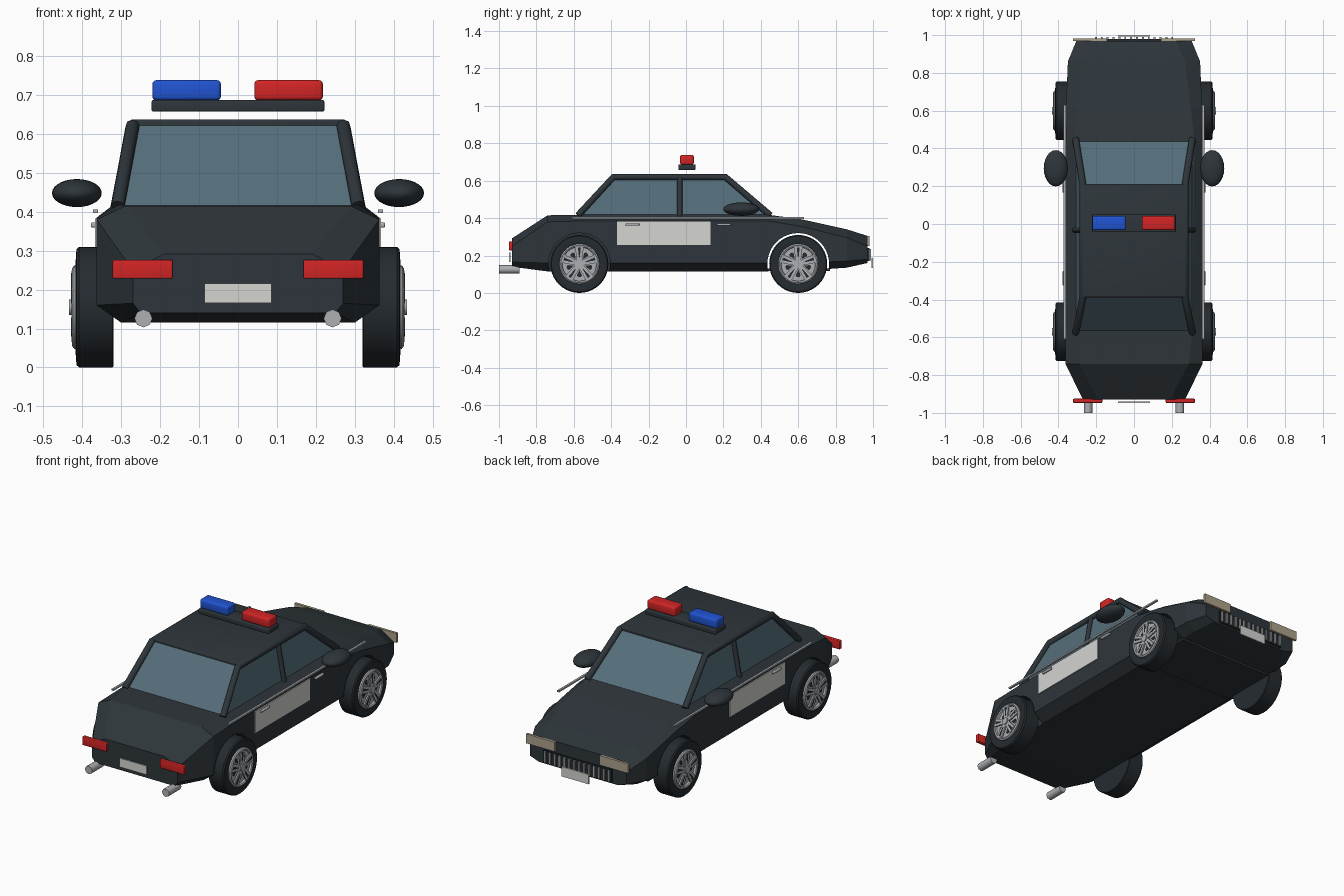
import bpy, bmesh, math
from mathutils import Matrix, Vector

if "Cube" in bpy.data.objects:
    bpy.data.objects.remove(bpy.data.objects["Cube"], do_unlink=True)


def material(name, color):
    m = bpy.data.materials.new(name)
    m.use_nodes = True
    m.diffuse_color = (*color, 1)
    bsdf = m.node_tree.nodes["Principled BSDF"]
    bsdf.inputs["Base Color"].default_value = (*color, 1)
    bsdf.inputs["Roughness"].default_value = 0.6
    return m


BODY = material("dark slate paint", (0.027, 0.036, 0.043))
RUBBER = material("black rubber", (0.018, 0.024, 0.029))
GLASS = material("blue grey glass", (0.09, 0.155, 0.195))
WHITE = material("off white", (0.66, 0.67, 0.64))
SILVER = material("silver", (0.42, 0.43, 0.45))
RED = material("red lamp", (0.65, 0.018, 0.018))
BLUE = material("blue lamp", (0.015, 0.09, 0.65))
BEIGE = material("beige lamp", (0.42, 0.36, 0.26))
SIDES = (("left", 1), ("right", -1))


def finish(name, bm, mat, smooth=False):
    bmesh.ops.recalc_face_normals(bm, faces=bm.faces[:])
    mesh = bpy.data.meshes.new(name)
    bm.to_mesh(mesh)
    bm.free()
    mesh.materials.append(mat)
    ob = bpy.data.objects.new(name, mesh)
    bpy.context.collection.objects.link(ob)
    if smooth:
        activate(ob)
        bpy.ops.object.shade_smooth_by_angle(angle=math.radians(35))
    return ob


def activate(ob):
    bpy.ops.object.select_all(action="DESELECT")
    ob.select_set(True)
    bpy.context.view_layer.objects.active = ob


def box(name, center, size, mat, bevel=0.0):
    bm = bmesh.new()
    bmesh.ops.create_cube(bm, size=1)
    bmesh.ops.scale(bm, vec=size, verts=bm.verts)
    bmesh.ops.translate(bm, vec=center, verts=bm.verts)
    if bevel:
        bmesh.ops.bevel(bm, geom=bm.edges[:], offset=bevel, segments=3,
                        profile=0.5, affect="EDGES")
    return finish(name, bm, mat, bool(bevel))


def loft(name, rings, mat):
    bm = bmesh.new()
    loops = [[bm.verts.new(p) for p in ring] for ring in rings]
    for a, b in zip(loops, loops[1:]):
        for i in range(len(a)):
            j = (i + 1) % len(a)
            bm.faces.new((a[i], a[j], b[j], b[i]))
    bm.faces.new(loops[0])
    bm.faces.new(loops[-1])
    return finish(name, bm, mat)


def lathe(name, profile, center, side, mat, steps=40):
    """Spin (x, radius) points around the x axis."""
    bm = bmesh.new()
    pts = [bm.verts.new((x * side, 0, r)) for x, r in profile]
    edges = [bm.edges.new(e) for e in zip(pts, pts[1:])]
    bmesh.ops.spin(bm, geom=pts + edges, cent=(0, 0, 0), axis=(1, 0, 0),
                   angle=math.tau, steps=steps)
    bmesh.ops.remove_doubles(bm, verts=bm.verts, dist=0.0002)
    bmesh.ops.translate(bm, vec=center, verts=bm.verts)
    return finish(name, bm, mat, True)


def tube(name, points, radius, mat):
    curve = bpy.data.curves.new(name, "CURVE")
    curve.dimensions = "3D"
    curve.bevel_depth = radius
    curve.bevel_resolution = 2
    curve.use_fill_caps = True
    spline = curve.splines.new("POLY")
    spline.points.add(len(points) - 1)
    for p, co in zip(spline.points, points):
        p.co = (*co, 1)
    ob = bpy.data.objects.new(name, curve)
    bpy.context.collection.objects.link(ob)
    curve.materials.append(mat)
    activate(ob)
    bpy.ops.object.convert(target="MESH")
    return ob


# Body shell: y, four heights, then half widths of bottom, side and top
stations = [
    (-0.93, 0.14, 0.165, 0.25, 0.292, 0.25, 0.27, 0.19),
    (-0.74, 0.115, 0.16, 0.38, 0.415, 0.30, 0.363, 0.29),
    (-0.55, 0.115, 0.16, 0.385, 0.418, 0.30, 0.363, 0.31),
    (0.44, 0.115, 0.16, 0.385, 0.418, 0.30, 0.363, 0.32),
    (0.62, 0.118, 0.16, 0.355, 0.393, 0.30, 0.36, 0.30),
    (0.86, 0.135, 0.17, 0.295, 0.34, 0.29, 0.35, 0.27),
    (0.97, 0.16, 0.18, 0.25, 0.305, 0.25, 0.305, 0.22),
]
rings = []
for y, zb, zl, zs, zt, wb, ws, wt in stations:
    half = [(wb, zb), (ws, zl), (ws, zs), (wt, zt)]
    rings.append([(x, y, z) for x, z in half] +
                 [(-x, y, z) for x, z in reversed(half)])
body = loft("car_body", rings, BODY)


# Wheel arches: hollow front axle bay, pockets at the rear
def cut(profile, y):
    cutter = lathe("arch_cutter", profile, (0, y, 0.155), 1, BODY)
    mod = body.modifiers.new("arch", "BOOLEAN")
    mod.operation, mod.solver, mod.object = "DIFFERENCE", "EXACT", cutter
    activate(body)
    bpy.ops.object.modifier_apply(modifier=mod.name)
    bpy.data.objects.remove(cutter, do_unlink=True)


def drum(x0, x1, r):
    return [(x0, 0), (x0, r), (x1, r), (x1, 0)]


REAR, FRONT, AXLE = -0.57, 0.60, 0.155
cut(drum(-0.5, 0.5, 0.165), FRONT)
cut(drum(0.3, 0.5, 0.165), REAR)
cut(drum(-0.5, -0.3, 0.165), REAR)
box("front_floor", (0, FRONT, 0.124), (0.6, 0.34, 0.012), BODY)

# Cabin glass, roof and pillars
loft("cabin_glass", [
    [(x, -0.57, 0.41), (-x, -0.57, 0.41), (-x, 0.445, 0.41), (x, 0.445, 0.41)]
    if z == 0 else
    [(x, -0.385, 0.625), (-x, -0.385, 0.625), (-x, 0.205, 0.625), (x, 0.205, 0.625)]
    for z, x in ((0, 0.308), (1, 0.268))], GLASS)
box("roof", (0, -0.088, 0.625), (0.55, 0.60, 0.024), BODY, 0.006)
for label, s in SIDES:
    tube(label + "_roof_frame", [(s * 0.309, 0.45, 0.415), (s * 0.271, 0.21, 0.62),
         (s * 0.271, -0.388, 0.62), (s * 0.309, -0.577, 0.415)], 0.018, BODY)
    tube(label + "_door_pillar", [(s * 0.314, -0.033, 0.41),
         (s * 0.274, -0.033, 0.62)], 0.014, BODY)

# Side details
for label, s in SIDES:
    box(label + "_door_panel", (s * 0.364, -0.12, 0.32), (0.008, 0.50, 0.125), WHITE)
    box(label + "_trim_strip", (s * 0.366, 0.01, 0.401), (0.012, 1.24, 0.009), SILVER)
    for part, y in (("rear", -0.287), ("front", 0.203)):
        box(f"{label}_{part}_door_handle", (s * 0.371, y, 0.366),
            (0.014, 0.075, 0.013), SILVER, 0.004)
    bm = bmesh.new()
    bmesh.ops.create_uvsphere(bm, u_segments=24, v_segments=14, radius=1)
    bmesh.ops.scale(bm, vec=(0.064, 0.096, 0.036), verts=bm.verts)
    bmesh.ops.translate(bm, vec=(s * 0.414, 0.295, 0.448), verts=bm.verts)
    finish(label + "_mirror", bm, BODY, True)


# Wheels
def wheel_plates(name, center, side, outline, x, mat):
    """Five copies of a flat outline of (across, outward) points."""
    bm = bmesh.new()
    for k in range(5):
        turn = Matrix.Rotation(k * math.tau / 5, 4, "X")
        base = [bm.verts.new(turn @ Vector((side * x, a, r))) for a, r in outline]
        face = bm.faces.new(base)
        lift = bmesh.ops.extrude_face_region(bm, geom=[face])["geom"]
        bmesh.ops.translate(bm, vec=(side * 0.008, 0, 0),
                            verts=[v for v in lift if isinstance(v, bmesh.types.BMVert)])
    bmesh.ops.translate(bm, vec=center, verts=bm.verts)
    return finish(name, bm, mat)


for label, s in SIDES:
    for part, y in (("front", FRONT), ("rear", REAR)):
        name, c = f"{label}_{part}_", (0, y, AXLE)
        lathe(name + "tyre", [(0.32, 0), (0.32, 0.152), (0.323, 0.155), (0.408, 0.155),
              (0.415, 0.149), (0.417, 0.12), (0.41, 0.1), (0.41, 0)], c, s, RUBBER)
        lathe(name + "rim", [(0.409, 0.09), (0.422, 0.093), (0.426, 0.1),
              (0.421, 0.107), (0.409, 0.107)], c, s, SILVER)
        lathe(name + "rim_dish", drum(0.405, 0.412, 0.095), c, s, SILVER)
        lathe(name + "hub", drum(0.41, 0.434, 0.02), c, s, SILVER, 20)
        wheel_plates(name + "spokes", c, s, [(-0.014, 0.012), (0.014, 0.012),
                     (0.023, 0.094), (-0.023, 0.094)], 0.42, SILVER)
        wheel_plates(name + "spoke_slots", c, s, [(-0.002, 0.035), (0.002, 0.035),
                     (0.008, 0.088), (-0.008, 0.088)], 0.421, RUBBER)
        wheel_plates(name + "rim_gaps", c, s, [(0, -0.032), (0.014, -0.062),
                     (0.007, -0.07), (-0.007, -0.07), (-0.014, -0.062)], 0.405, RUBBER)

# Roof light bar
box("light_bar_base", (0, 0.005, 0.672), (0.444, 0.092, 0.03), BODY, 0.005)
box("red_beacon", (0.13, 0.005, 0.712), (0.176, 0.074, 0.052), RED, 0.01)
box("blue_beacon", (-0.132, 0.005, 0.712), (0.176, 0.074, 0.052), BLUE, 0.01)

# Tail: lamps, plate, exhausts
for label, s in SIDES:
    box(label + "_tail_lamp", (s * 0.245, -0.936, 0.252), (0.154, 0.022, 0.048), RED, 0.004)
    tube(label + "_exhaust", [(s * 0.243, -0.89, 0.126), (s * 0.243, -1.0, 0.126)],
         0.023, SILVER)
    box(label + "_headlamp", (s * 0.232, 0.975, 0.278), (0.18, 0.014, 0.054), BEIGE)
box("rear_plate", (0, -0.943, 0.191), (0.172, 0.008, 0.05), WHITE)

# Nose: grille and plate
box("grille_back", (0, 0.974, 0.205), (0.43, 0.012, 0.07), RUBBER)
for i in range(14):
    box(f"grille_bar_{i + 1}", (-0.202 + i * 0.0311, 0.984, 0.205),
        (0.01, 0.01, 0.062), SILVER)
box("front_plate", (0, 0.996, 0.16), (0.172, 0.008, 0.055), WHITE)
